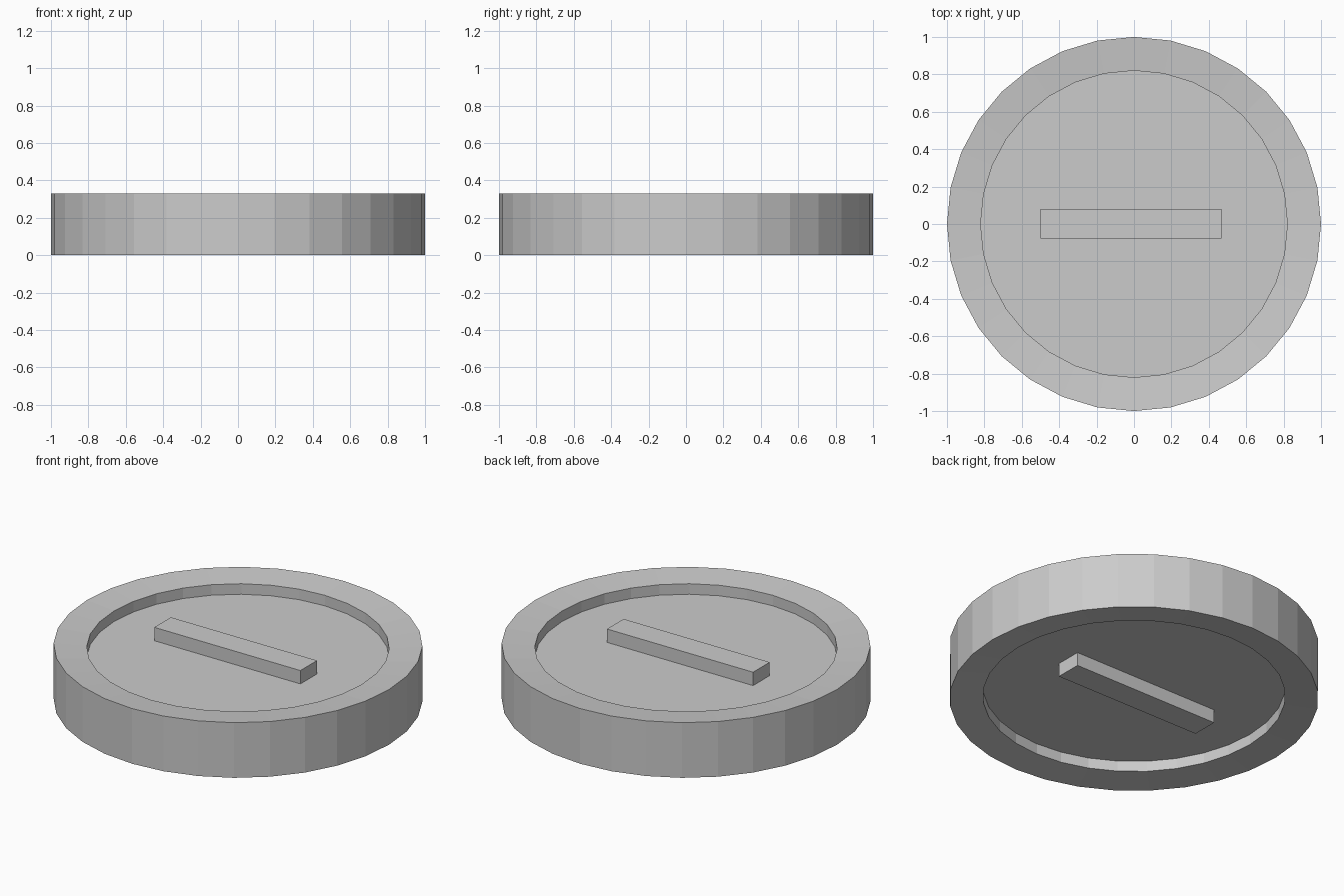
import bpy, bmesh, math

if "Cube" in bpy.data.objects:
    bpy.data.objects.remove(bpy.data.objects["Cube"])

SIDES = 32
H = 0.33        # full thickness
FLOOR = 0.25    # height of the recessed face


def finish(name, bm):
    bmesh.ops.recalc_face_normals(bm, faces=bm.faces)
    me = bpy.data.meshes.new(name)
    bm.to_mesh(me)
    bm.free()
    ob = bpy.data.objects.new(name, me)
    bpy.context.collection.objects.link(ob)
    return ob


# Disc: rim sloping slightly inward, recessed on both faces
profile = [(0.82, FLOOR), (0.82, H - 0.017), (1.0, H),
           (1.0, 0.0), (0.82, 0.017), (0.82, H - FLOOR)]
bm = bmesh.new()
rings = []
for r, z in profile:
    rings.append([bm.verts.new((r * math.cos(2 * math.pi * i / SIDES),
                                r * math.sin(2 * math.pi * i / SIDES), z))
                  for i in range(SIDES)])
for a, b in zip(rings, rings[1:]):
    for i in range(SIDES):
        j = (i + 1) % SIDES
        bm.faces.new((a[i], a[j], b[j], b[i]))
bm.faces.new(rings[0])
bm.faces.new(rings[-1])
finish("coin_disc", bm)


# Raised bar on each face, open where it meets the recessed face
def bar(name, z_base, z_outer):
    bm = bmesh.new()
    corners = [(-0.5, -0.077), (0.467, -0.077), (0.467, 0.08), (-0.5, 0.08)]
    base = [bm.verts.new((x, y, z_base)) for x, y in corners]
    outer = [bm.verts.new((x, y, z_outer)) for x, y in corners]
    flip = z_outer < z_base
    faces = [outer] + [[base[i], base[(i + 1) % 4], outer[(i + 1) % 4], outer[i]]
                       for i in range(4)]
    for f in faces:
        bm.faces.new(f[::-1] if flip else f)
    finish(name, bm)


bar("top_bar", FLOOR, H)
bar("bottom_bar", H - FLOOR, 0.0)
